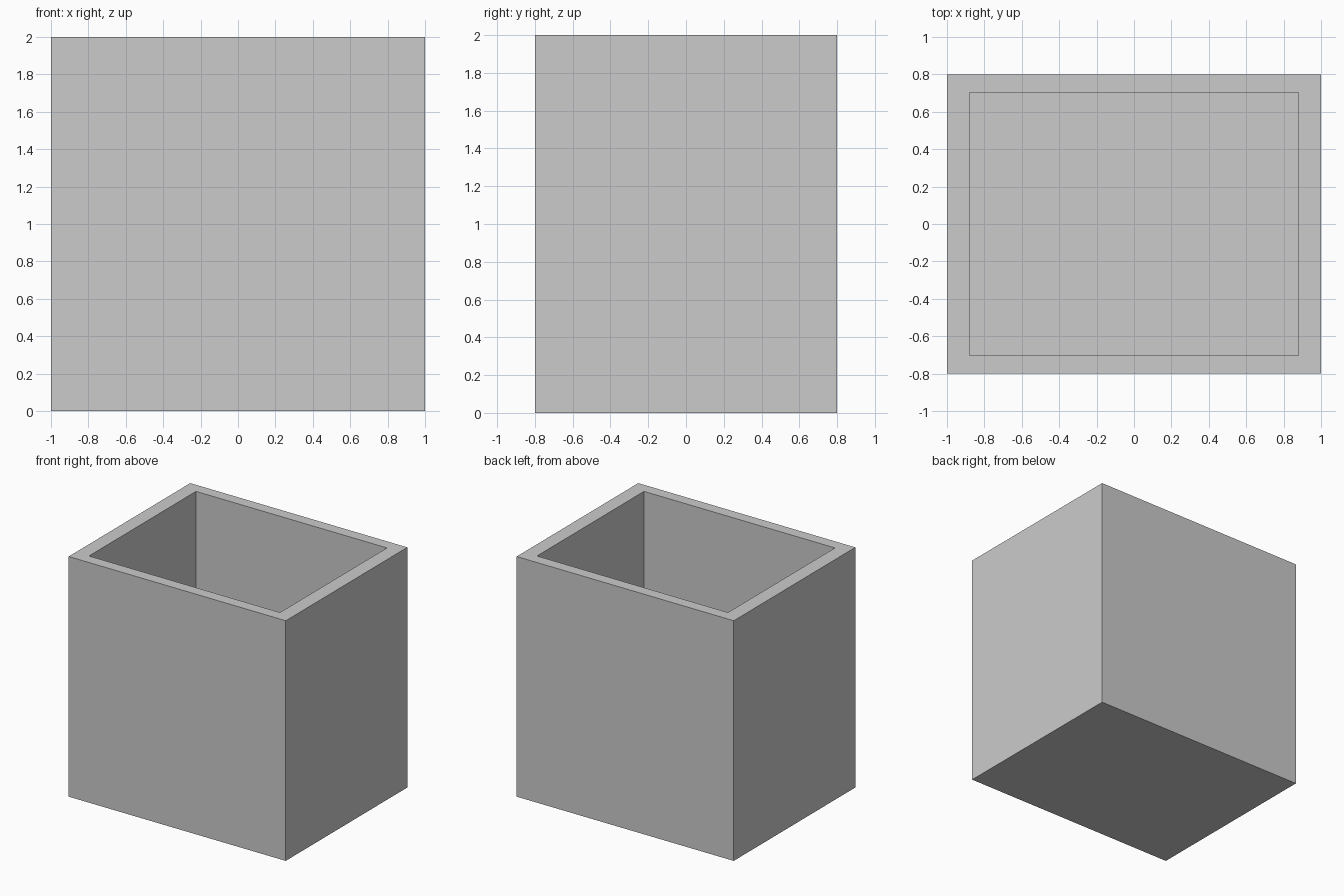
import bpy, bmesh
from mathutils import Vector

if "Cube" in bpy.data.objects:
    bpy.data.objects.remove(bpy.data.objects["Cube"])

WIDTH, DEPTH, HEIGHT = 2.0, 1.6, 2.0
OPENING = 0.88      # opening size relative to the outside
FLOOR = 0.12        # thickness of the bottom

bm = bmesh.new()

# outer block standing on the ground
bmesh.ops.create_cube(bm, size=1)
bmesh.ops.scale(bm, vec=(WIDTH, DEPTH, HEIGHT), verts=bm.verts)
bmesh.ops.translate(bm, vec=(0, 0, HEIGHT / 2), verts=bm.verts)

# rim: inset the top face, then scale it to the opening
bm.normal_update()
top = max(bm.faces, key=lambda f: f.calc_center_median().z)
bmesh.ops.inset_region(bm, faces=[top], thickness=0.1)
for v in top.verts:
    v.co.x = (WIDTH if v.co.x > 0 else -WIDTH) / 2 * OPENING
    v.co.y = (DEPTH if v.co.y > 0 else -DEPTH) / 2 * OPENING

# cavity: push the opening down to the inner floor
ret = bmesh.ops.extrude_discrete_faces(bm, faces=[top])
floor = ret["faces"][0]
bmesh.ops.translate(bm, vec=Vector((0, 0, FLOOR - HEIGHT)), verts=floor.verts)
bmesh.ops.recalc_face_normals(bm, faces=bm.faces)

mesh = bpy.data.meshes.new("open_box")
bm.to_mesh(mesh)
bm.free()
box = bpy.data.objects.new("open_box", mesh)
bpy.context.collection.objects.link(box)
